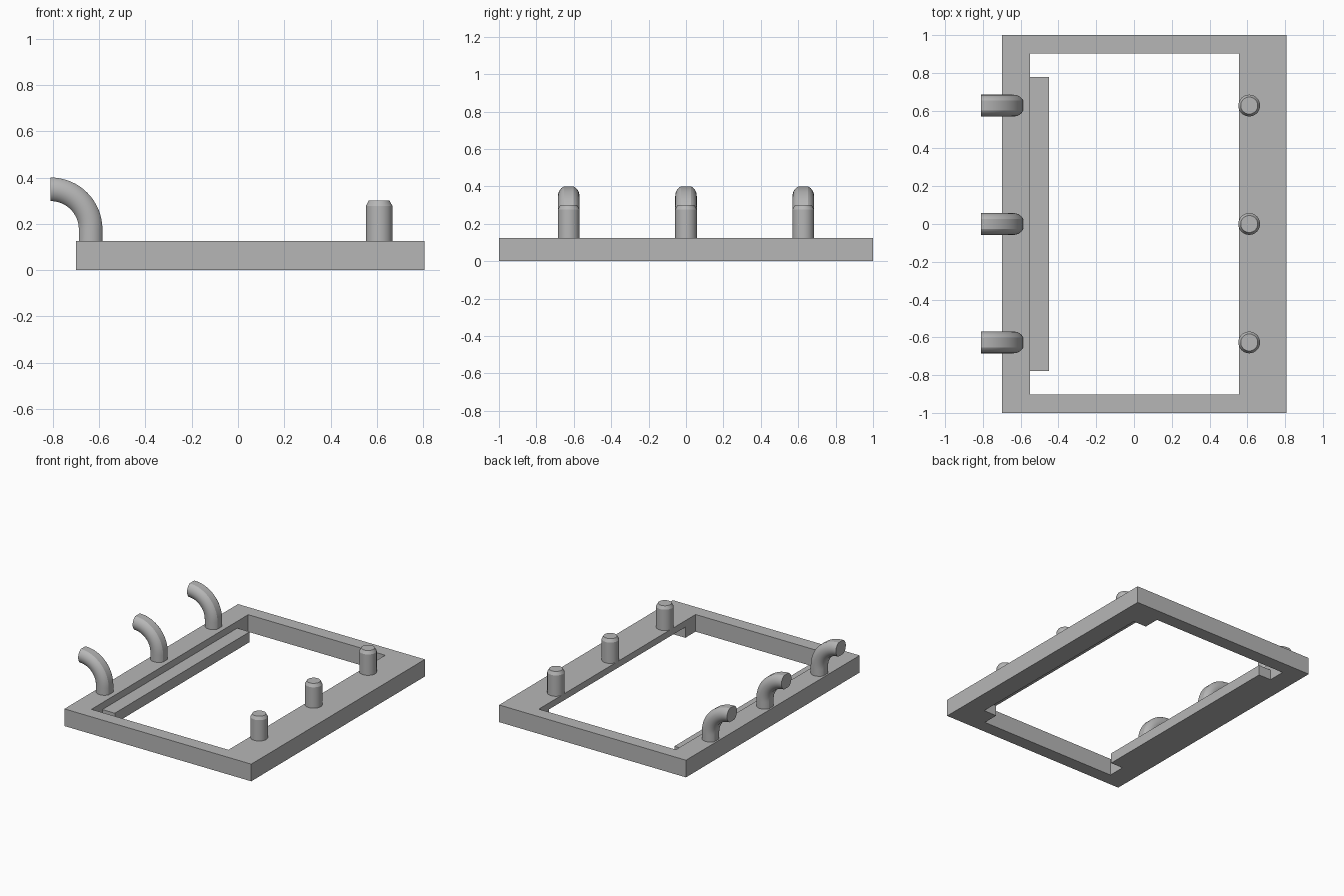
import bpy, bmesh, math
from mathutils import Vector

if "Cube" in bpy.data.objects:
    bpy.data.objects.remove(bpy.data.objects["Cube"])

grey = bpy.data.materials.new("plain grey")
grey.use_nodes = True
grey.diffuse_color = (0.47, 0.47, 0.47, 1)
grey.node_tree.nodes["Principled BSDF"].inputs["Base Color"].default_value = grey.diffuse_color


def add_object(name, bm, smooth=False):
    bmesh.ops.recalc_face_normals(bm, faces=bm.faces)
    mesh = bpy.data.meshes.new(name)
    bm.to_mesh(mesh)
    bm.free()
    mesh.materials.append(grey)
    obj = bpy.data.objects.new(name, mesh)
    bpy.context.collection.objects.link(obj)
    bpy.ops.object.select_all(action='DESELECT')
    obj.select_set(True)
    bpy.context.view_layer.objects.active = obj
    if smooth:
        bpy.ops.object.shade_smooth_by_angle(angle=math.radians(25))
    return obj


def box(name, low, high):
    low, high = Vector(low), Vector(high)
    bm = bmesh.new()
    bmesh.ops.create_cube(bm, size=1)
    bmesh.ops.scale(bm, vec=high - low, verts=bm.verts)
    bmesh.ops.translate(bm, vec=(low + high) / 2, verts=bm.verts)
    return add_object(name, bm)


def loft(name, rings):
    """Skin a list of closed rings and cap both ends."""
    bm = bmesh.new()
    loops = [[bm.verts.new(p) for p in ring] for ring in rings]
    for a, b in zip(loops, loops[1:]):
        for i in range(len(a)):
            j = (i + 1) % len(a)
            bm.faces.new((a[i], a[j], b[j], b[i]))
    bm.faces.new(loops[0])
    bm.faces.new(loops[-1])
    return add_object(name, bm, smooth=True)


def cut(target, cutter):
    mod = target.modifiers.new("cut", 'BOOLEAN')
    mod.operation = 'DIFFERENCE'
    mod.solver = 'EXACT'
    mod.object = cutter
    bpy.context.view_layer.objects.active = target
    bpy.ops.object.modifier_apply(modifier=mod.name)
    bpy.data.objects.remove(cutter)


# Frame with a large opening and a groove under the inner edge of one long side
TOP = 0.125
frame = box("frame", (-0.7, -1, 0), (0.807, 1, TOP))
cut(frame, box("opening_cutter", (-0.55, -0.903, -0.1), (0.555, 0.903, 0.3)))
cut(frame, box("groove_cutter", (0.5, -0.785, -0.1), (0.66, 0.785, 0.078)))

# Tongue along the opposite inner edge
box("tongue", (-0.55, -0.777, 0), (-0.45, 0.777, 0.075))

# Round section shared by pegs and hooks
R, SIDES = 0.0575, 40
circle = [(R * math.cos(math.tau * i / SIDES), R * math.sin(math.tau * i / SIDES))
          for i in range(SIDES)]

# Hook section is flattened on its inner and outer sides
FLAT = 0.051
flattened = [(max(-FLAT, min(FLAT, u)), v) for u, v in circle]
BEND_X, BEND_Z, BEND_R = -0.81, 0.176, 0.173


def hook_ring(y, angle):
    return [(BEND_X + (BEND_R + u) * math.cos(angle), y + v,
             BEND_Z + (BEND_R + u) * math.sin(angle)) for u, v in flattened]


for label, y in (("front", -0.627), ("middle", 0), ("back", 0.627)):
    # Chamfered peg
    loft(label + "_peg", [[(0.61 + u * s, y + v * s, z) for u, v in circle]
                          for s, z in ((1, TOP - 0.02), (1, 0.277), (0.78, 0.3))])
    # Hook: short straight foot, then a quarter bend outwards
    foot = [(x, yy, TOP - 0.02) for x, yy, z in hook_ring(y, 0)]
    bend = [hook_ring(y, math.pi / 2 * i / 16) for i in range(17)]
    loft(label + "_hook", [foot] + bend)
